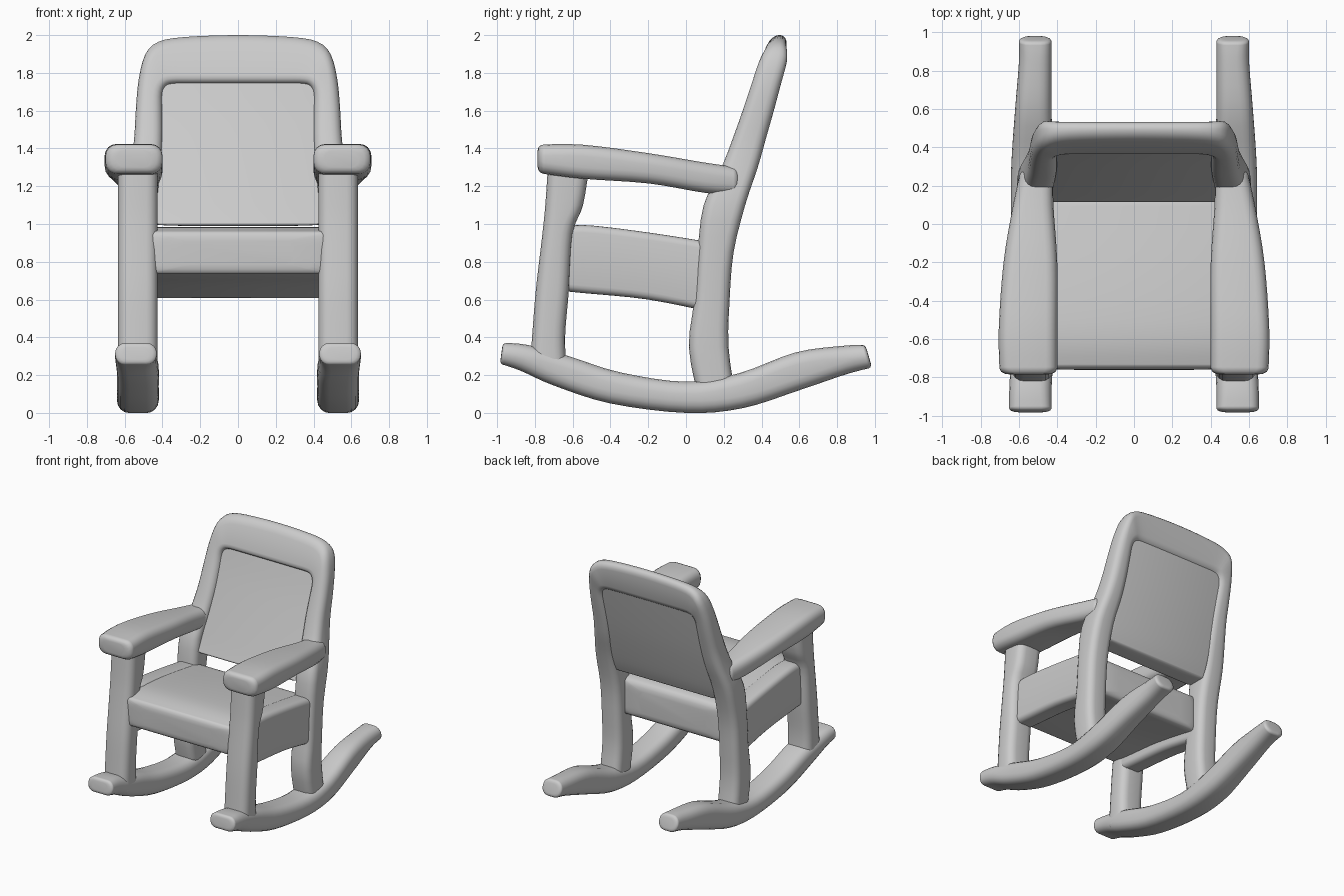
import bpy, bmesh
from math import sin, cos, pi, radians
from mathutils import Vector

if "Cube" in bpy.data.objects:
    bpy.data.objects.remove(bpy.data.objects["Cube"])


def section(corners, r):
    """Four corners -> rounded cross-section with an absolute corner radius."""
    a, b, c, d = corners
    w = max(((a - b).length + (c - d).length) / 4, 1e-4)
    h = max(((a - d).length + (b - c).length) / 4, 1e-4)
    r = min(r, 0.9 * w, 0.9 * h)
    pts = []
    for k, (su, sv) in enumerate([(1, 1), (-1, 1), (-1, -1), (1, -1)]):
        for i in range(5):
            t = (k + i / 4) * pi / 2
            u = su * (1 - r / w) + cos(t) * r / w
            v = sv * (1 - r / h) + sin(t) * r / h
            p, q = (1 + u) / 2, (1 + v) / 2
            pts.append(a.lerp(b, p).lerp(d.lerp(c, p), q))
    return pts


def catmull(p0, p1, p2, p3, t):
    return 0.5 * (2 * p1 + (p2 - p0) * t + (2 * p0 - 5 * p1 + 4 * p2 - p3) * t * t
                  + (3 * p1 - p0 - 3 * p2 + p3) * t ** 3)


def shrink(corners, s):
    m = sum(corners, Vector()) / 4
    return [m + (c - m) * s for c in corners]


def loft(name, stations, r=0.06, end=0.05, sub=4, mirror=1):
    """Smooth loft through four-cornered stations, with softened ends."""
    st = [[Vector((x * mirror, y, z)) for x, y, z in s] for s in stations]
    path = []
    for i in range(len(st) - 1):
        n = [st[max(i - 1, 0)], st[i], st[i + 1], st[min(i + 2, len(st) - 1)]]
        for k in range(sub):
            path.append([catmull(*[s[j] for s in n], k / sub) for j in range(4)])
    path.append(st[-1])

    def tip(e, nxt):
        dist = (sum(e, Vector()) - sum(nxt, Vector())).length / 4
        f = min(0.8, end / dist)
        return [shrink([a.lerp(b, f * t) for a, b in zip(e, nxt)], s)
                for t, s in ((0, 0.6), (0.12, 0.8), (0.45, 0.94), (1, 1))]

    path = tip(path[0], path[1]) + path[1:-1] + tip(path[-1], path[-2])[::-1]
    bm = bmesh.new()
    rings = [[bm.verts.new(p) for p in section(c, r)] for c in path]
    n = len(rings[0])
    for A, B in zip(rings, rings[1:]):
        for i in range(n):
            bm.faces.new((A[i], A[(i + 1) % n], B[(i + 1) % n], B[i]))
    bm.faces.new(rings[0][::-1])
    bm.faces.new(rings[-1])
    bmesh.ops.recalc_face_normals(bm, faces=bm.faces)
    me = bpy.data.meshes.new(name)
    bm.to_mesh(me)
    bm.free()
    ob = bpy.data.objects.new(name, me)
    bpy.context.collection.objects.link(ob)
    bpy.ops.object.select_all(action='DESELECT')
    ob.select_set(True)
    bpy.context.view_layer.objects.active = ob
    bpy.ops.object.shade_smooth_by_angle(angle=radians(50))
    return ob


def slab(x0, x1, p, q):
    """Station spanning x0..x1 between two (y, z) points."""
    return [(x0, *p), (x1, *p), (x1, *q), (x0, *q)]


def table(rows, z):
    for (z0, y0), (z1, y1) in zip(rows, rows[1:]):
        if z <= z1:
            return y0 + (y1 - y0) * (z - z0) / (z1 - z0)
    return rows[-1][1]


rocker = [slab(.43, .65, (-.97, .37), (-.985, .26)),
          slab(.43, .65, (-.84, .36), (-.88, .225)),
          slab(.42, .64, (-.62, .30), (-.70, .145)),
          slab(.42, .64, (-.35, .215), (-.40, .05)),
          slab(.42, .64, (0, .165), (0, .0)),
          slab(.42, .64, (.28, .21), (.30, .025)),
          slab(.43, .62, (.58, .32), (.60, .12)),
          slab(.43, .60, (.83, .355), (.85, .205)),
          slab(.43, .60, (.95, .36), (.985, .24))]

front_leg = [slab(.425, .635, (f, z), (b, z)) for z, f, b in
             [(.2, -.83, -.63), (.4, -.815, -.64), (.65, -.795, -.62),
              (.95, -.76, -.60), (1.1, -.745, -.545), (1.32, -.73, -.51)]]

armrest = [slab(x0, x1, (y, t), (y, b)) for y, t, b, x0, x1 in
           [(-.785, 1.42, 1.27, .40, .70), (-.55, 1.42, 1.24, .40, .705),
            (-.2, 1.375, 1.215, .40, .68), (.1, 1.325, 1.165, .42, .63),
            (.28, 1.30, 1.15, .42, .59)]]

side_rail = [slab(.43, .585, (y, t), (y, b)) for y, t, b in
             [(-.70, .97, .65), (-.55, .995, .635), (-.2, .955, .60), (.15, .90, .53)]]

for side, m in (("right", 1), ("left", -1)):
    loft("rocker_" + side, rocker, r=.065, mirror=m)
    loft("front_leg_" + side, front_leg, r=.06, mirror=m)
    loft("armrest_" + side, armrest, r=.06, mirror=m)
    loft("seat_side_rail_" + side, side_rail, r=.04, mirror=m)

# Seat slab, sloping down to the rear
loft("seat", [slab(-.5, .5, (y, t), (y, b)) for y, t, b in
              [(-.76, .955, .74), (-.58, .985, .715), (-.25, .955, .68), (.17, .89, .60)]],
     r=.05, end=.04)

# Back legs, posts and top rail as one continuous arch
FRONT = [(.1, .06), (.35, .015), (.5, .04), (.76, .05), (1.0, .08), (1.15, .10),
         (1.32, .20), (1.6, .30), (1.9, .40), (2.0, .45)]
REAR = [(.1, .26), (.35, .225), (.76, .235), (1.0, .28), (1.3, .38),
        (1.6, .465), (1.9, .545), (2.0, .54)]
half = [(.61, .1, .43, .1), (.61, .35, .43, .35), (.61, .6, .43, .6), (.61, .85, .43, .85),
        (.605, 1.1, .43, 1.1), (.57, 1.3, .41, 1.3), (.55, 1.45, .40, 1.45),
        (.54, 1.62, .40, 1.6), (.525, 1.77, .40, 1.69), (.49, 1.90, .38, 1.73),
        (.42, 1.965, .34, 1.74), (.28, 1.99, .25, 1.74)]
arch = half + [(0, 2.0, 0, 1.74)] + [(-a, b, -c, d) for a, b, c, d in half[::-1]]
loft("back_frame", [[(xo, table(FRONT, zo), zo), (xi, table(FRONT, zi), zi),
                     (xi, table(REAR, zi), zi), (xo, table(REAR, zo), zo)]
                    for xo, zo, xi, zi in arch], r=.055, sub=3)

# Recessed back panel
loft("back_panel", [slab(-.46, .46, (f, z), (b, z)) for z, f, b in
                    [(.99, .11, .25), (1.1, .155, .295), (1.35, .25, .375),
                     (1.6, .34, .445), (1.85, .42, .51)]], r=.03, end=.03)
